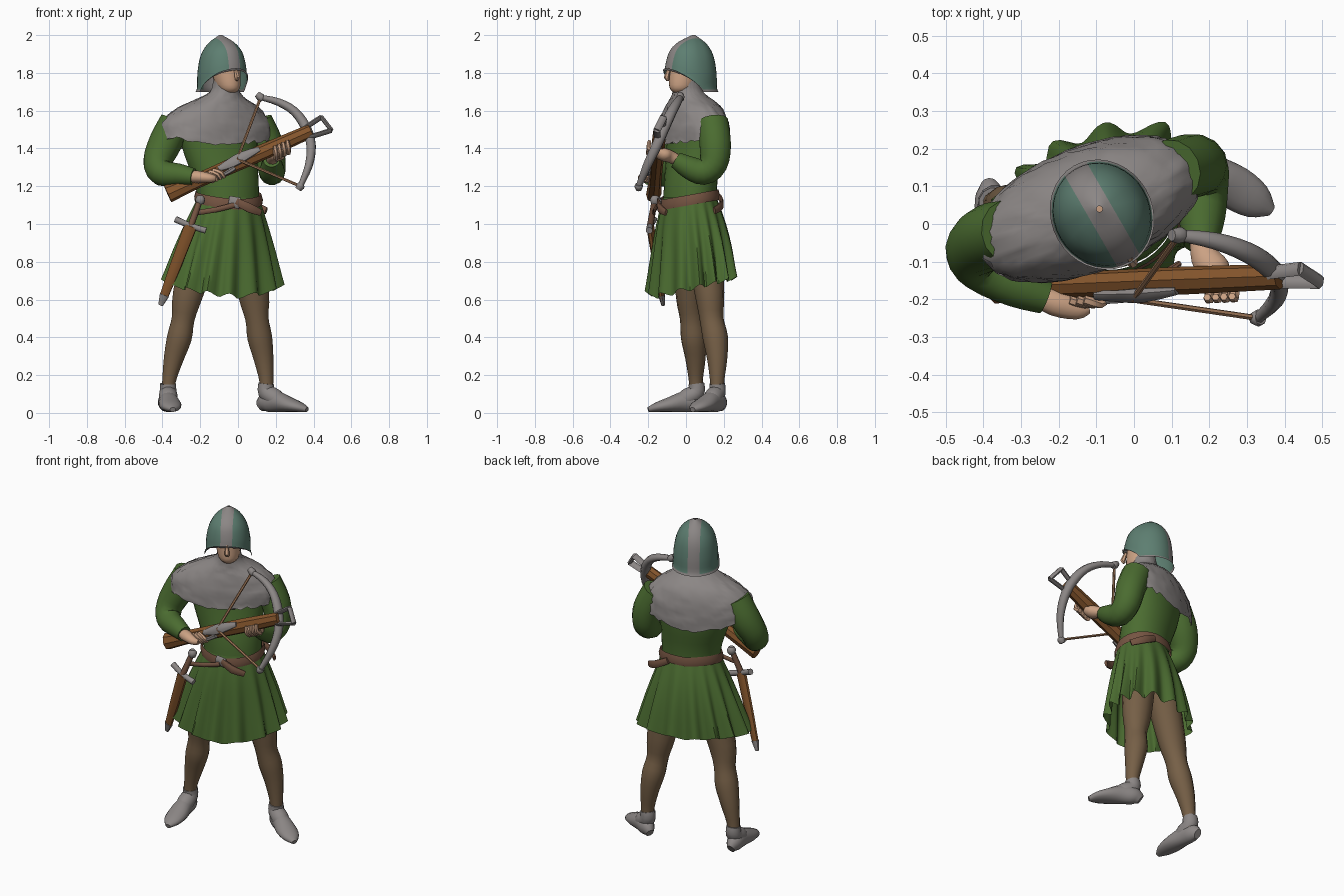
import bpy, bmesh, random
from math import sin, cos, pi, radians
from mathutils import Vector

random.seed(4)
cube = bpy.data.objects.get("Cube")
if cube:
    bpy.data.objects.remove(cube, do_unlink=True)


def material(name, red, green, blue):
    mat = bpy.data.materials.new(name)
    mat.use_nodes = True
    mat.diffuse_color = (red, green, blue, 1)
    shader = mat.node_tree.nodes["Principled BSDF"]
    shader.inputs["Base Color"].default_value = (red, green, blue, 1)
    shader.inputs["Roughness"].default_value = 0.8
    return mat


GREEN = material("tunic_green", 0.07, 0.15, 0.03)
GREY = material("iron_grey", 0.26, 0.24, 0.235)
TEAL = material("helmet_teal", 0.11, 0.21, 0.165)
SKIN = material("skin", 0.6, 0.36, 0.23)
HOSE = material("hose_brown", 0.18, 0.115, 0.062)
LEATHER = material("belt_leather", 0.18, 0.09, 0.055)
WOOD = material("stock_wood", 0.23, 0.09, 0.025)
CORD = material("bow_cord", 0.36, 0.19, 0.1)
UP = Vector((0, 0, 1))


def finish(name, bm, mats, angle=50):
    bmesh.ops.recalc_face_normals(bm, faces=bm.faces)
    mesh = bpy.data.meshes.new(name)
    bm.to_mesh(mesh)
    bm.free()
    for mat in mats:
        mesh.materials.append(mat)
    mesh.shade_smooth()
    mesh.set_sharp_from_angle(angle=radians(angle))
    obj = bpy.data.objects.new(name, mesh)
    bpy.context.collection.objects.link(obj)
    return obj


def skin_rings(rings, caps=True):
    """Join rings of points into one surface."""
    bm = bmesh.new()
    rows = [[bm.verts.new(p) for p in ring] for ring in rings]
    count = len(rows[0])
    for low, high in zip(rows, rows[1:]):
        for i in range(count):
            j = (i + 1) % count
            bm.faces.new((low[i], low[j], high[j], high[i]))
    if caps:
        bm.faces.new(rows[0])
        bm.faces.new(rows[-1])
    return bm


def spline(points, steps):
    """Smooth curve through tuples of any length."""
    if steps < 2:
        return [Vector(p) for p in points]
    pts = [Vector(p) for p in points]
    pts = [pts[0]] + pts + [pts[-1]]
    out = []
    for a, b, c, d in zip(pts, pts[1:], pts[2:], pts[3:]):
        for k in range(steps):
            t = k / steps
            out.append(b + (c - a) * (t / 2) + (a * 2 - b * 5 + c * 4 - d) * (t * t / 2)
                       + (b * 3 - a - c * 3 + d) * (t ** 3 / 2))
    return out + [pts[-1]]


def tube(name, path, mat, sides=10, steps=3, up=UP, angle=50):
    """Path of (centre, side radius, up radius)."""
    rows = spline([(*p[0], p[1], p[-1]) for p in path], steps)
    centres = [Vector(r[:3]) for r in rows]
    rings = []
    for i, row in enumerate(rows):
        tangent = (centres[min(i + 1, len(rows) - 1)] - centres[max(i - 1, 0)]).normalized()
        side = tangent.cross(up).normalized()
        top = side.cross(tangent)
        ring = []
        for k in range(sides):
            a = 2 * pi * (k + 0.5) / sides
            ring.append(centres[i] + side * (row[3] * cos(a)) + top * (row[4] * sin(a)))
        rings.append(ring)
    return finish(name, skin_rings(rings), [mat], angle)


def body(rows, yaw, sides, steps, shape=None):
    """Horizontal ovals of (x, y, z, width, depth); shape may alter each point."""
    e1 = Vector((cos(yaw), sin(yaw), 0))
    e2 = Vector((-sin(yaw), cos(yaw), 0))
    rows = spline(rows, steps)
    rings = []
    for i, (x, y, z, width, depth) in enumerate(rows):
        t = i / (len(rows) - 1)
        ring = []
        for k in range(sides):
            a = 2 * pi * k / sides
            scale, lift = shape(a, t) if shape else (1, 0)
            ring.append(Vector((x, y, z + lift)) + (e1 * (width * cos(a)) + e2 * (depth * sin(a))) * scale)
        rings.append(ring)
    return rings


TURN = radians(22)
HEAD_TURN = radians(30)

# Torso
chest = body([(-0.05, 0.02, 1.1, 0.165, 0.135), (-0.06, 0.025, 1.22, 0.175, 0.135),
              (-0.09, 0.04, 1.36, 0.2, 0.135), (-0.11, 0.05, 1.52, 0.23, 0.13)], TURN, 28, 3)
finish("tunic_body", skin_rings(chest), [GREEN])


# Pleated skirt, with the hem lower at the front
def pleats(a, t):
    fold = cos(15 * a + 0.9 * sin(3 * a))
    return 1 + 0.085 * t * fold, t * (0.045 * sin(a) + 0.025 * abs(cos(a)) + 0.012 * fold)


skirt = body([(-0.05, 0.02, 1.14, 0.165, 0.138), (-0.06, 0.025, 1.0, 0.215, 0.172),
              (-0.07, 0.03, 0.84, 0.265, 0.195), (-0.08, 0.03, 0.66, 0.315, 0.212)], TURN, 120, 3, pleats)
finish("tunic_skirt", skin_rings(skirt, False), [GREEN])


# Mail cape with a ragged lower edge
def ragged(a, t):
    bump = random.uniform(-1, 1)
    sag = 0.045 * abs(cos(a)) - 0.04 * max(0, sin(a))
    return 1 + 0.022 * bump, t ** 3 * (sag + 0.014 * bump)


cape = body([(-0.065, 0.005, 1.76, 0.065, 0.07), (-0.07, 0.01, 1.7, 0.078, 0.08),
             (-0.09, 0.03, 1.655, 0.145, 0.112), (-0.105, 0.04, 1.61, 0.225, 0.14),
             (-0.12, 0.04, 1.54, 0.295, 0.158), (-0.12, 0.04, 1.47, 0.315, 0.165),
             (-0.12, 0.04, 1.41, 0.318, 0.165)], TURN, 60, 3, ragged)
finish("mail_cape", skin_rings(cape, False), [GREY], 70)

# Head, nose and helmet
head = body([(-0.045, -0.03, 1.695, 0.03, 0.035), (-0.05, -0.02, 1.72, 0.057, 0.07),
             (-0.06, -0.01, 1.78, 0.07, 0.085), (-0.07, 0.0, 1.86, 0.072, 0.09),
             (-0.075, 0.01, 1.91, 0.05, 0.06)], HEAD_TURN, 18, 3)
finish("head", skin_rings(head), [SKIN])
tube("nose", [((-0.015, -0.087, 1.825), 0.008), ((-0.004, -0.103, 1.775), 0.015), ((-0.008, -0.09, 1.765), 0.008)],
     SKIN, 6, 2, Vector((0, 1, 0)))


def brow(a, t):
    front = max(0, -sin(a)) ** 0.8
    return 1, (1 - t) ** 1.5 * 0.125 * front


dome = body([(-0.085, 0.025, 1.7, 0.135, 0.15), (-0.085, 0.025, 1.725, 0.128, 0.142),
             (-0.086, 0.027, 1.8, 0.126, 0.137), (-0.088, 0.03, 1.89, 0.108, 0.118),
             (-0.09, 0.035, 1.955, 0.067, 0.075), (-0.092, 0.04, 2.0, 0.008, 0.008)], HEAD_TURN, 36, 3, brow)
bm = skin_rings(dome, False)
bm.faces.ensure_lookup_table()
rim = bm.faces.layers.int.new("rim")
for face in bm.faces[:36 * 2]:
    face[rim] = 1
across = Vector((cos(HEAD_TURN), sin(HEAD_TURN), 0))
middle = Vector((-0.088, 0.03, 0))
for edge in (-0.034, 0.034):
    bmesh.ops.bisect_plane(bm, geom=bm.verts[:] + bm.edges[:] + bm.faces[:],
                           plane_co=middle + across * edge, plane_no=across)
for face in bm.faces:
    offset = (face.calc_center_median() - middle).dot(across)
    face.material_index = 1 if face[rim] or abs(offset) < 0.034 else 0
finish("helmet", bm, [TEAL, GREY], 60)


# Belt, buckle and loose ends
def tilt(a, t):
    return 1, 0.025 * sin(a) + 0.012 * abs(cos(a))


belt = body([(-0.05, 0.02, 1.1, 0.182, 0.152), (-0.05, 0.02, 1.125, 0.186, 0.156),
             (-0.05, 0.02, 1.155, 0.178, 0.148)], TURN, 36, 1, tilt)
finish("belt", skin_rings(belt, False), [LEATHER])
tube("buckle", [((-0.05, -0.142, 1.12), 0.012, 0.03), ((0.01, -0.14, 1.11), 0.012, 0.03)], GREY, 6, 1)
tube("belt_end", [((-0.01, -0.145, 1.12), 0.01, 0.02), ((0.06, -0.14, 1.085), 0.012, 0.026),
                  ((0.12, -0.105, 1.06), 0.008, 0.018)], LEATHER, 8, 2)
tube("sword_strap", [((-0.02, -0.15, 1.1), 0.008, 0.014), ((-0.12, -0.165, 1.075), 0.008, 0.014),
                     ((-0.22, -0.17, 1.06), 0.008, 0.014)], LEATHER, 6, 2)
tube("back_strap", [((0.0, 0.18, 1.14), 0.01, 0.02), ((0.08, 0.19, 1.1), 0.01, 0.024),
                    ((0.15, 0.15, 1.07), 0.008, 0.02)], LEATHER, 8, 2)

# Legs
tube("right_leg", [((-0.18, 0.03, 0.92), 0.1), ((-0.265, 0.02, 0.63), 0.082, 0.075),
                   ((-0.29, 0.03, 0.5), 0.062), ((-0.31, 0.04, 0.4), 0.067),
                   ((-0.34, 0.05, 0.29), 0.054), ((-0.365, 0.052, 0.17), 0.037),
                   ((-0.37, 0.055, 0.08), 0.035)], HOSE, 14, 3, Vector((0, 1, 0)))
tube("left_leg", [((0.04, 0.09, 0.92), 0.1), ((0.083, 0.125, 0.63), 0.085, 0.078),
                  ((0.1, 0.135, 0.5), 0.063), ((0.115, 0.155, 0.4), 0.067),
                  ((0.135, 0.165, 0.29), 0.054), ((0.15, 0.165, 0.17), 0.038),
                  ((0.15, 0.165, 0.08), 0.035)], HOSE, 14, 3, Vector((0, 1, 0)))


# Shoes: a sole body along the heading and an ankle cuff
def shoe(side, heel, toe, ankle):
    heel, toe, ankle = Vector(heel), Vector(toe), Vector(ankle)
    sections = [(0, 0.022, 0.03), (0.12, 0.044, 0.05), (0.35, 0.05, 0.056),
                (0.62, 0.06, 0.04), (0.85, 0.048, 0.026), (1, 0.015, 0.013)]
    path = []
    for t, wide, tall in sections:
        spot = heel.lerp(toe, t)
        path.append(((spot.x, spot.y, tall + 0.004), wide, tall))
    tube(side + "_shoe", path, GREY, 14, 3)
    instep = heel.lerp(toe, 0.42) + UP * 0.06
    tube(side + "_shoe_cuff", [(ankle + UP * 0.155, 0.043), (ankle + UP * 0.11, 0.046),
                               (ankle.lerp(instep, 0.6) + UP * 0.045, 0.05), (instep, 0.043)],
         GREY, 12, 3, Vector((0, 1, 0)))


shoe("right", (-0.385, 0.105, 0), (-0.345, -0.2, 0), (-0.37, 0.055, 0))
shoe("left", (0.115, 0.195, 0), (0.365, 0.035, 0), (0.15, 0.165, 0))

# Sleeves
tube("right_sleeve", [((-0.33, -0.02, 1.54), 0.085), ((-0.385, -0.035, 1.43), 0.088),
                      ((-0.425, -0.07, 1.33), 0.077), ((-0.4, -0.115, 1.27), 0.07),
                      ((-0.31, -0.165, 1.262), 0.058), ((-0.235, -0.195, 1.25), 0.045)],
     GREEN, 14, 3, Vector((0.3, 0.9, 0.3)))
tube("left_sleeve", [((0.1, 0.14, 1.54), 0.085), ((0.155, 0.155, 1.42), 0.085),
                     ((0.175, 0.145, 1.32), 0.077), ((0.18, 0.09, 1.275), 0.07),
                     ((0.18, 0.015, 1.3), 0.062), ((0.178, -0.055, 1.34), 0.045)],
     GREEN, 14, 3, Vector((1, 0, 0)))

# Crossbow frame: along the stock, out of its top face, and across
BUTT, MUZZLE = Vector((-0.37, -0.17, 1.16)), Vector((0.39, -0.14, 1.495))
ALONG = (MUZZLE - BUTT).normalized()
FACE = Vector((-0.12, -0.92, 0.37))
FACE = (FACE - ALONG * FACE.dot(ALONG)).normalized()
ACROSS = ALONG.cross(FACE)
NUT = BUTT.lerp(MUZZLE, 0.49)


def on_stock(s, low=0, out=0):
    sign = -1 if ACROSS.z > 0 else 1
    return NUT + ALONG * s + ACROSS * (low * sign) + FACE * out


tube("crossbow_stock", [(on_stock(-0.41), 0.05, 0.04), (on_stock(-0.24), 0.04, 0.034),
                        (on_stock(-0.08), 0.041, 0.034), (on_stock(0.15), 0.043, 0.036),
                        (on_stock(0.42), 0.037, 0.033)], WOOD, 8, 2, FACE, 30)
tube("crossbow_lock", [(on_stock(-0.11, 0, 0.03), 0.015), (on_stock(-0.04, 0, 0.038), 0.028, 0.014),
                       (on_stock(0.03, -0.005, 0.04), 0.03, 0.018), (on_stock(0.13, -0.01, 0.034), 0.014, 0.01)],
     GREY, 8, 2, FACE)
tube("crossbow_lever", [(on_stock(-0.24, 0.02, 0.035), 0.009), (on_stock(-0.12, 0.042, 0.03), 0.011),
                        (on_stock(-0.03, 0.03, 0.03), 0.014)], GREY, 6, 2, FACE)

# Bow limbs, tip knobs, cords and stirrup
upper, lower = Vector((0.12, -0.03, 1.67)), Vector((0.33, -0.25, 1.2))
tube("bow", [(upper, 0.014, 0.016), ((0.215, -0.045, 1.645), 0.02, 0.023), ((0.3, -0.075, 1.595), 0.024, 0.028),
             ((0.36, -0.115, 1.51), 0.028, 0.03), ((0.387, -0.155, 1.415), 0.026, 0.028),
             ((0.375, -0.205, 1.31), 0.021, 0.024), (lower, 0.014, 0.016)], GREY, 8, 3, FACE)
anchor = on_stock(0, 0, 0.05)
for name, tip, shift in (("upper", upper, Vector((-0.02, 0, 0.018))), ("lower", lower, Vector((-0.012, 0, -0.018)))):
    tube(name + "_bow_tip", [(tip - shift * 0.6, 0.018), (tip, 0.023), (tip + shift, 0.016)], GREY, 8, 2, FACE)
    tube(name + "_bow_cord", [(anchor, 0.008), (tip, 0.008)], CORD, 6, 1, FACE)
loop = [on_stock(s, w) for s, w in ((0.4, -0.03), (0.5, -0.048), (0.52, 0.045), (0.4, 0.03))]
for i in range(3):
    tube("stirrup_bar", [(loop[i], 0.012, 0.02), (loop[i + 1], 0.012, 0.02)], GREY, 6, 1, FACE)

# Hands, with fingers wrapped across the stock
tube("right_hand", [((-0.27, -0.185, 1.25), 0.028, 0.03), ((-0.21, -0.21, 1.25), 0.036, 0.032),
                    ((-0.15, -0.225, 1.243), 0.03, 0.024), ((-0.12, -0.222, 1.24), 0.016)], SKIN, 10, 3)
tube("left_hand", [((0.178, -0.04, 1.335), 0.03), ((0.19, -0.09, 1.36), 0.04, 0.034),
                   ((0.215, -0.125, 1.37), 0.045, 0.035), ((0.235, -0.15, 1.39), 0.02)], SKIN, 10, 3)
for i in range(4):
    s = -0.185 + 0.021 * i
    tube("right_finger", [(on_stock(s - 0.02, 0.0, 0.045), 0.013), (on_stock(s + 0.015, 0.03, 0.045), 0.013),
                          (on_stock(s + 0.02, 0.052, 0.02), 0.01)], SKIN, 6, 2, ALONG)
    s = 0.19 + 0.024 * i
    tube("left_finger", [(on_stock(s, 0.06, -0.01), 0.014), (on_stock(s + 0.01, 0.05, 0.035), 0.014),
                         (on_stock(s + 0.02, 0.015, 0.045), 0.01)], SKIN, 6, 2, ALONG)

# Sheathed sword at the right hip
pommel, guard, tip = Vector((-0.2, -0.165, 1.13)), Vector((-0.25, -0.19, 0.99)), Vector((-0.41, -0.12, 0.57))
front = Vector((0.2, 1, 0))
tube("sword_grip", [(pommel, 0.016), (guard, 0.018)], LEATHER, 8, 1, front)
tube("sword_pommel", [(pommel + UP * 0.02, 0.014), (pommel, 0.027), (pommel - UP * 0.025, 0.018)], GREY, 10, 2, front)
tube("sword_guard", [(guard + Vector((-0.08, 0.02, 0.035)), 0.018), (guard, 0.016),
                     (guard + Vector((0.08, -0.005, -0.025)), 0.018)], GREY, 8, 2)
tube("scabbard", [(guard, 0.036, 0.02), (guard.lerp(tip, 0.5), 0.032, 0.018),
                  (guard.lerp(tip, 0.9), 0.024, 0.014)], WOOD, 8, 1, front)
tube("scabbard_tip", [(guard.lerp(tip, 0.87), 0.027, 0.018), (tip, 0.013, 0.01)], GREY, 8, 1, front)
